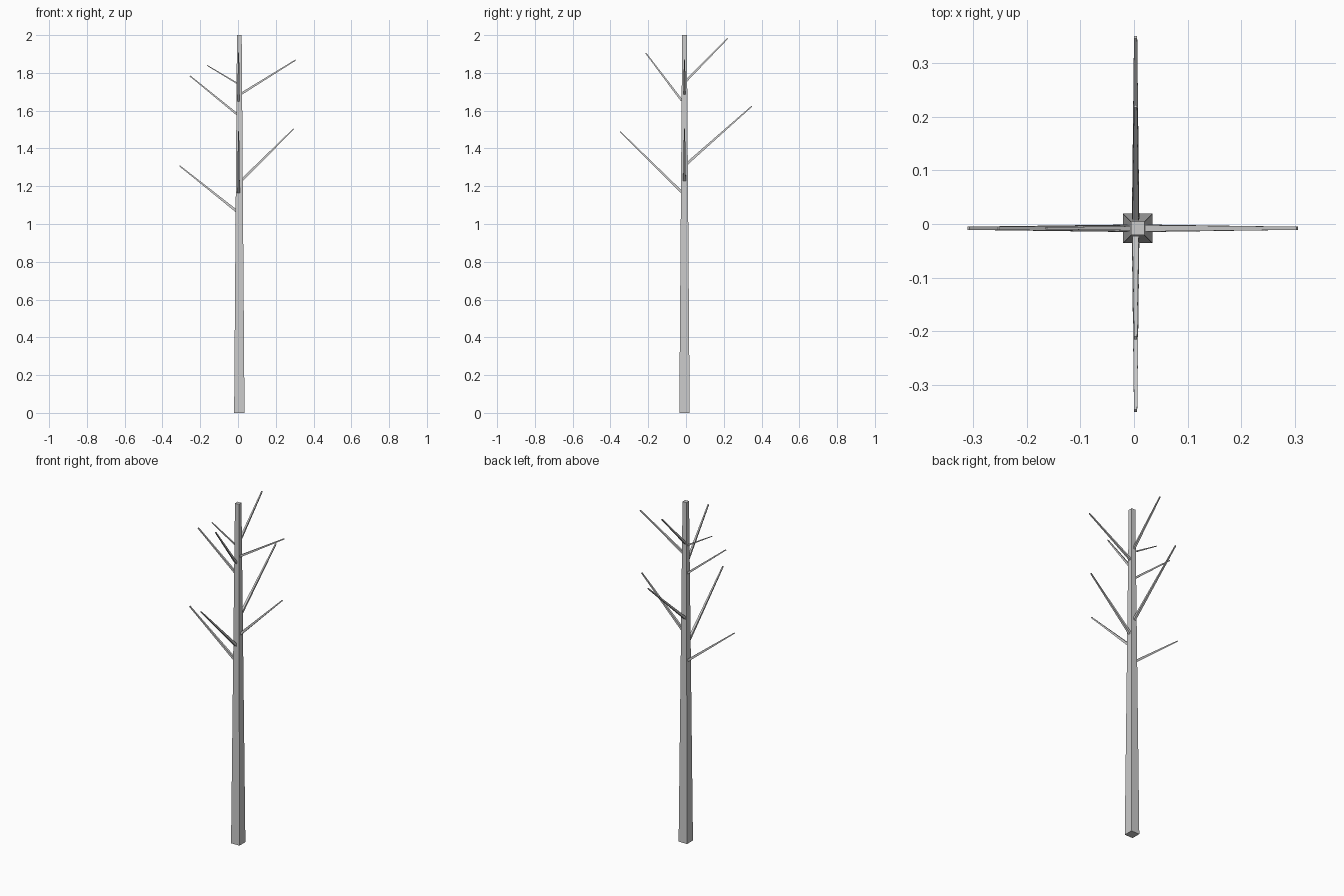
import bpy
from mathutils import Vector

if "Cube" in bpy.data.objects:
    bpy.data.objects.remove(bpy.data.objects["Cube"])


def tapered_beam(name, start, end, r0, r1, side):
    """Square beam tapering from half width r0 to r1."""
    a, b = Vector(start), Vector(end)
    d = (b - a).normalized()
    u = Vector(side)
    v = d.cross(u).normalized()
    verts = [c + u * (i * r) + v * (j * r)
             for c, r in ((a, r0), (b, r1))
             for i, j in ((-1, -1), (1, -1), (1, 1), (-1, 1))]
    faces = [(3, 2, 1, 0), (4, 5, 6, 7)]
    faces += [(k, (k + 1) % 4, (k + 1) % 4 + 4, k + 4) for k in range(4)]
    mesh = bpy.data.meshes.new(name)
    mesh.from_pydata(verts, [], faces)
    obj = bpy.data.objects.new(name, mesh)
    bpy.context.collection.objects.link(obj)
    return obj


# Trunk
CX, CY = 0.007, -0.008
tapered_beam("trunk", (CX, CY, 0), (CX, CY, 2), 0.0275, 0.0125, (1, 0, 0))

# Side branches: start x, start z, tip x, tip z, base and tip half widths
side_branches = [
    (-0.005, 1.066, -0.309, 1.308, 0.007, 0.003),
    (0.02, 1.232, 0.294, 1.503, 0.007, 0.003),
    (0.0, 1.577, -0.254, 1.784, 0.006, 0.003),
    (0.018, 1.690, 0.305, 1.868, 0.006, 0.003),
    (0.0, 1.742, -0.164, 1.840, 0.004, 0.002),
]
for i, (x0, z0, x1, z1, r0, r1) in enumerate(side_branches):
    tapered_beam(f"side_branch_{i + 1}", (x0, CY, z0), (x1, CY, z1), r0, r1, (0, 1, 0))

# Front and back branches: start y, start z, tip y, tip z, half widths
depth_branches = [
    (-0.025, 1.170, -0.349, 1.489, 0.007, 0.003),
    (0.0, 1.315, 0.349, 1.624, 0.007, 0.003),
    (-0.022, 1.653, -0.213, 1.905, 0.006, 0.003),
    (-0.002, 1.755, 0.220, 1.982, 0.006, 0.003),
]
for i, (y0, z0, y1, z1, r0, r1) in enumerate(depth_branches):
    tapered_beam(f"depth_branch_{i + 1}", (0.003, y0, z0), (0.003, y1, z1), r0, r1, (1, 0, 0))
